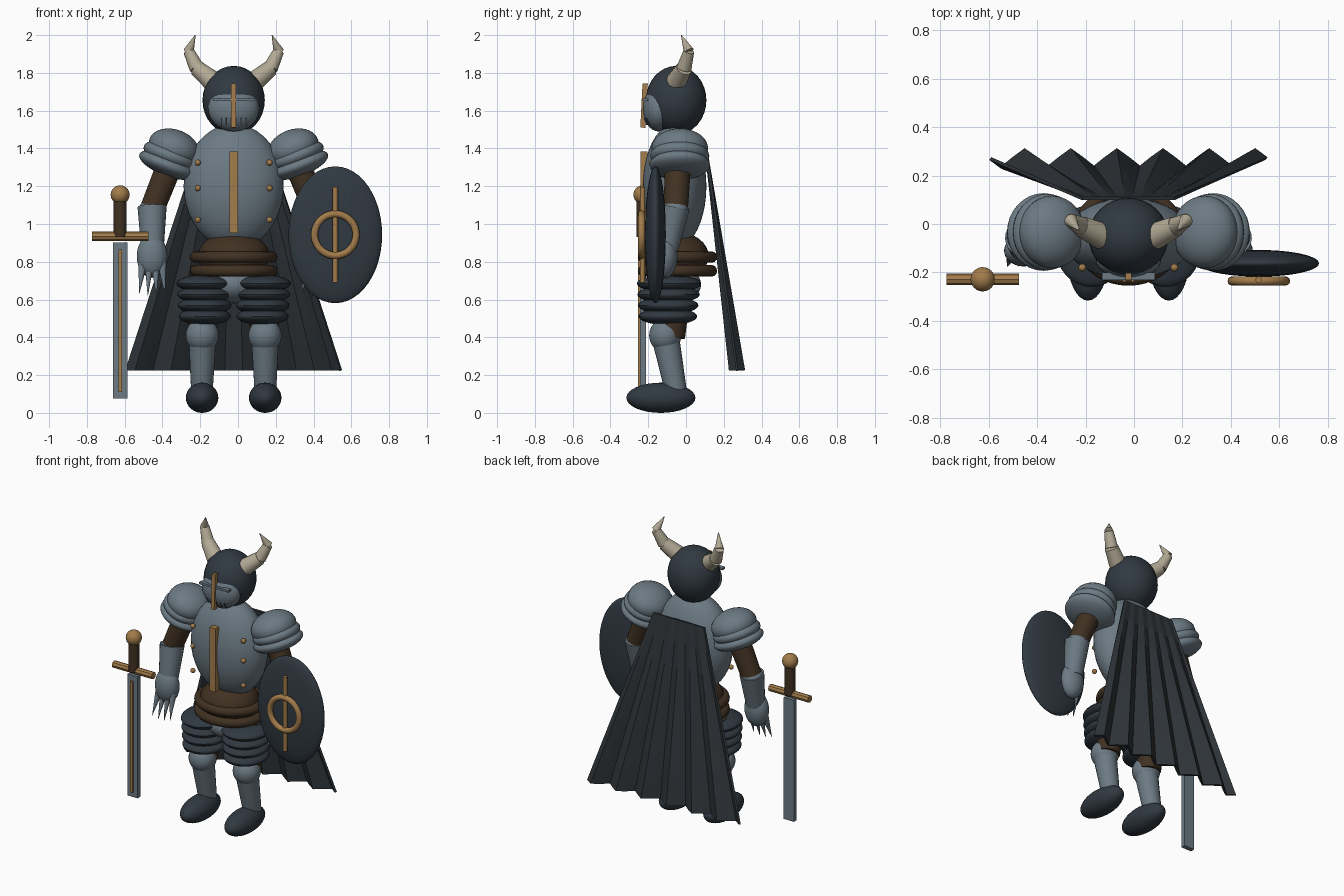
import bpy, math
from mathutils import Vector

cube = bpy.data.objects.get("Cube")
if cube:
    bpy.data.objects.remove(cube, do_unlink=True)

CX = -0.023  # centre line of the body


def material(name, r, g, b):
    m = bpy.data.materials.new(name)
    m.use_nodes = True
    m.diffuse_color = (r, g, b, 1)
    m.node_tree.nodes["Principled BSDF"].inputs["Base Color"].default_value = (r, g, b, 1)
    return m


steel = material("steel", 0.15, 0.195, 0.23)
dark = material("dark steel", 0.03, 0.041, 0.053)
cloth = material("cape cloth", 0.028, 0.034, 0.04)
gold = material("old gold", 0.36, 0.2, 0.07)
leather = material("brown leather", 0.052, 0.031, 0.016)
bone = material("horn bone", 0.45, 0.4, 0.3)


def finish(name, mat, smooth=True):
    ob = bpy.context.object
    ob.name = name
    ob.data.materials.append(mat)
    bpy.ops.object.transform_apply(location=False, rotation=False, scale=True)
    if smooth:
        bpy.ops.object.shade_smooth_by_angle(angle=math.radians(35))
    return ob


def ball(name, mat, loc, size, tilt=0, seg=32):
    bpy.ops.mesh.primitive_uv_sphere_add(segments=seg, ring_count=seg // 2, radius=1,
                                         location=loc, rotation=(0, tilt, 0))
    bpy.context.object.scale = size
    return finish(name, mat)


def rod(name, mat, a, b, r1, r2, sides=24):
    a, b = Vector(a), Vector(b)
    d = b - a
    bpy.ops.mesh.primitive_cone_add(vertices=sides, radius1=r1, radius2=r2, depth=d.length,
                                    location=(a + b) / 2)
    bpy.context.object.rotation_euler = d.to_track_quat('Z', 'Y').to_euler()
    return finish(name, mat)


def box(name, mat, loc, size, tilt=0):
    bpy.ops.mesh.primitive_cube_add(size=1, location=loc, rotation=(tilt, 0, 0))
    bpy.context.object.scale = size
    return finish(name, mat, False)


def ring(name, mat, loc, major, minor, scale=(1, 1, 1), rot=(0, 0, 0)):
    bpy.ops.mesh.primitive_torus_add(major_segments=40, minor_segments=12, major_radius=major,
                                     minor_radius=minor, location=loc, rotation=rot)
    bpy.context.object.scale = scale
    return finish(name, mat)


# Head
ball("helmet", dark, (CX, -0.052, 1.655), (0.165, 0.16, 0.182))
ball("face_plate", steel, (CX, -0.145, 1.61), (0.135, 0.083, 0.12))
box("nose_guard", gold, (CX, -0.222, 1.627), (0.026, 0.028, 0.235), -0.05)
box("visor_bar", steel, (CX, -0.215, 1.657), (0.22, 0.03, 0.014))
for i in range(6):
    dx = (i - 2.5) * 0.026
    box("breath_slit", dark, (CX + dx, -0.212 + abs(dx) * 0.3, 1.545), (0.006, 0.02, 0.04), 0.4)

# Torso
ball("breastplate", steel, (CX, -0.06, 1.2), (0.265, 0.168, 0.33), seg=40)
box("chest_strip", gold, (CX, -0.222, 1.169), (0.046, 0.036, 0.432))
ball("waist", leather, (CX, -0.055, 0.83), (0.19, 0.175, 0.13))
for z in (0.825, 0.752):
    ring("belt", leather, (CX, -0.045, z), 0.203, 0.03, (1, 0.9, 1))
ball("hips", steel, (CX, -0.06, 0.68), (0.15, 0.14, 0.1))

for s, side in ((1, "left"), (-1, "right")):
    def at(dx, y, z):
        return (CX + s * dx, y, z)

    # Horns, in three tapering pieces
    path = [at(0.11, -0.05, 1.755), at(0.195, -0.01, 1.825), at(0.238, 0.015, 1.915),
            at(0.203, -0.025, 2.0)]
    widths = [(0.055, 0.043), (0.04, 0.029), (0.028, 0.002)]
    for i, (r1, r2) in enumerate(widths):
        rod(side + "_horn", bone, path[i], path[i + 1], r1, r2, 16)

    # Breastplate rivets
    for z in (1.325, 1.19, 1.022):
        ball(side + "_rivet", gold, at(0.19, -0.18, z), (0.016, 0.016, 0.016), seg=16)

    # Layered shoulder plates
    for dx, z, rx, ry, rz in ((0.315, 1.4, 0.14, 0.15, 0.1), (0.335, 1.36, 0.15, 0.157, 0.065),
                              (0.35, 1.312, 0.16, 0.16, 0.058)):
        ball(side + "_shoulder_plate", steel, at(dx, -0.033, z), (rx, ry, rz), -s * 0.37)

    # Arm and gauntlet
    rod(side + "_upper_arm", leather, at(0.32, -0.04, 1.36), at(0.435, -0.055, 1.07), 0.07, 0.065)
    ball(side + "_elbow", steel, at(0.432, -0.057, 1.075), (0.072, 0.07, 0.055))
    rod(side + "_forearm", steel, at(0.432, -0.057, 1.09), at(0.43, -0.1, 0.87), 0.077, 0.06)
    ball(side + "_gauntlet", steel, at(0.432, -0.11, 0.83), (0.081, 0.065, 0.115))
    for i in range(4):
        k = i - 1.5
        rod(side + "_finger", steel, at(0.43 + k * 0.034, -0.125, 0.79),
            at(0.432 + k * 0.045, -0.175, 0.615 + 0.012 * abs(k)), 0.024, 0.001, 12)

    # Leg
    rod(side + "_thigh", leather, at(0.15, -0.05, 0.72), at(0.165, -0.08, 0.4), 0.085, 0.075)
    for i in range(4):
        ball(side + "_thigh_plate", dark, at(0.153, -0.09 - 0.002 * i, 0.685 - 0.058 * i),
             (0.15 - 0.004 * i, 0.17 - 0.005 * i, 0.046))
    ball(side + "_knee", steel, at(0.166, -0.11, 0.41), (0.088, 0.085, 0.09))
    rod(side + "_shin", steel, at(0.166, -0.105, 0.38), at(0.168, -0.052, 0.11), 0.072, 0.057)
    ball(side + "_boot", dark, at(0.167, -0.133, 0.08), (0.086, 0.183, 0.08))

# Shield
SX, SZ = 0.515, 0.943
ball("shield", dark, (SX, -0.162, SZ), (0.248, 0.055, 0.362), seg=48)
ring("shield_ring", gold, (SX, -0.235, SZ), 0.11, 0.019, rot=(math.pi / 2, 0, 0))
rod("shield_bar", gold, (SX, -0.23, SZ - 0.253), (SX, -0.23, SZ + 0.253), 0.014, 0.014)

# Sword
WX, WY = -0.624, -0.228
box("blade", steel, (WX, WY, 0.49), (0.076, 0.03, 0.826))
box("blade_inlay", gold, (WX, WY - 0.016, 0.488), (0.018, 0.02, 0.755))
rod("sword_guard", gold, (WX - 0.149, WY, 0.935), (WX + 0.149, WY, 0.935), 0.024, 0.024, 8)
rod("sword_grip", leather, (WX, WY, 0.93), (WX, WY, 1.14), 0.034, 0.034)
ball("pommel", gold, (WX, WY, 1.155), (0.05, 0.05, 0.05))

# Pleated cape, widening and deepening towards the hem
COLS, ROWS = 24, 8
verts, faces = [], []
for r in range(ROWS + 1):
    t = r / ROWS
    for c in range(COLS + 1):
        u = c / COLS
        half = 0.19 + 0.38 * t
        fold = math.sin(u * 6 * math.tau) * 0.036 * t
        verts.append((CX + (2 * u - 1) * half, 0.105 + 0.165 * t - fold, 1.4 - 1.175 * t))
for r in range(ROWS):
    for c in range(COLS):
        i = r * (COLS + 1) + c
        faces.append((i, i + COLS + 1, i + COLS + 2, i + 1))
mesh = bpy.data.meshes.new("cape")
mesh.from_pydata(verts, [], faces)
mesh.materials.append(cloth)
cape = bpy.data.objects.new("cape", mesh)
bpy.context.collection.objects.link(cape)
solid = cape.modifiers.new("thickness", 'SOLIDIFY')
solid.thickness = 0.014
solid.offset = 0
